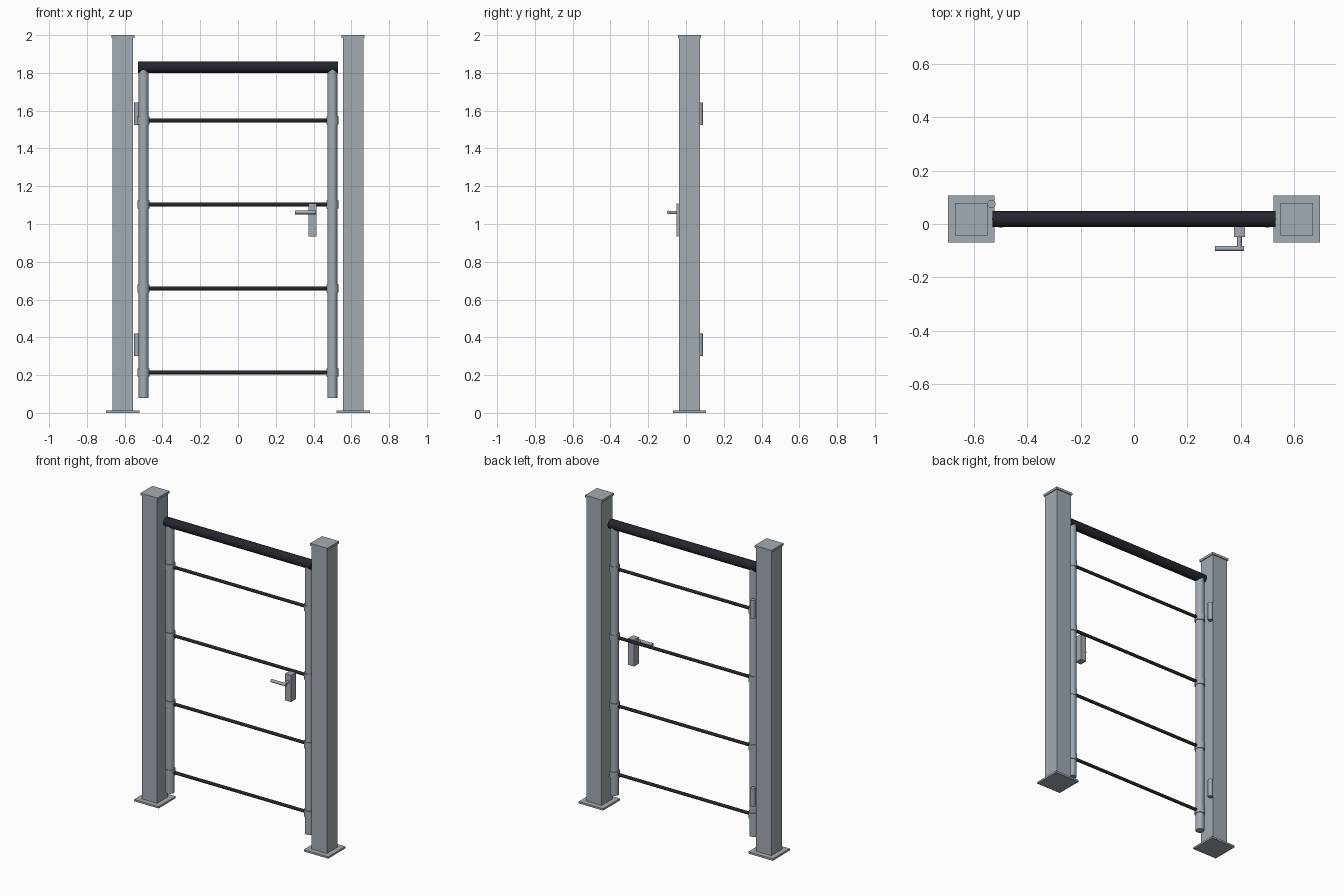
import bpy, math
from mathutils import Vector

if "Cube" in bpy.data.objects:
    bpy.data.objects.remove(bpy.data.objects["Cube"])

def material(name, rgb):
    m = bpy.data.materials.new(name)
    m.diffuse_color = (*rgb, 1)
    m.use_nodes = True
    m.node_tree.nodes["Principled BSDF"].inputs["Base Color"].default_value = m.diffuse_color
    return m

STEEL = material("galvanised grey", (0.36, 0.41, 0.45))
BLACK = material("dark coating", (0.018, 0.018, 0.027))
YC = 0.018  # centre plane of the gate

def box(name, lo, hi, mat, bevel=0):
    lo, hi = Vector(lo), Vector(hi)
    bpy.ops.mesh.primitive_cube_add(size=1, location=(lo + hi) / 2)
    o = bpy.context.object
    o.name = name
    o.scale = hi - lo
    bpy.ops.object.transform_apply(location=False, rotation=False, scale=True)
    o.data.materials.append(mat)
    if bevel:
        b = o.modifiers.new("soft edges", 'BEVEL')
        b.width, b.segments = bevel, 2
    return o

def rod(name, a, b, r, mat, sides=32, bevel=0):
    a, b = Vector(a), Vector(b)
    d = b - a
    bpy.ops.mesh.primitive_cylinder_add(vertices=sides, radius=r, depth=d.length, location=(a + b) / 2,
                                        rotation=d.to_track_quat('Z', 'Y').to_euler())
    o = bpy.context.object
    o.name = name
    o.data.materials.append(mat)
    bpy.ops.object.shade_smooth_by_angle(angle=math.radians(35))
    if bevel:
        m = o.modifiers.new("rounded ends", 'BEVEL')
        m.width, m.segments = bevel, 2
    return o

def square(name, x, half, z0, z1):
    return box(name, (x - half, YC - half, z0), (x + half, YC + half, z1), STEEL)

RUNGS = (0.214, 0.659, 1.103, 1.548)

for side, s in (("left", -1), ("right", 1)):
    # posts with base plates and caps
    square(side + "_base_plate", s * 0.61, 0.088, 0, 0.012)
    square(side + "_post", s * 0.61, 0.055, 0.012, 1.987)
    square(side + "_post_cap", s * 0.61, 0.061, 1.985, 2.0)
    # gate uprights with collars
    x = s * 0.5
    rod(side + "_upright", (x, YC, 0.08), (x, YC, 1.83), 0.0265, STEEL)
    for z in RUNGS:
        rod(side + "_collar", (x, YC, z - 0.021), (x, YC, z + 0.021), 0.0315, STEEL)

# top rail and thin rungs
rod("top_rail", (-0.53, YC, 1.83), (0.53, YC, 1.83), 0.03, BLACK)
for z in RUNGS:
    rod("rung", (-0.5, YC, z), (0.5, YC, z), 0.01, BLACK, 24)

# hinge barrels at the back of the left side
for z in (0.36, 1.583):
    rod("hinge", (-0.534, 0.075, z - 0.059), (-0.534, 0.075, z + 0.059), 0.0155, STEEL, 24)

# lock box, spindle and lever handle
box("lock_box", (0.374, -0.049, 0.935), (0.416, 0.0, 1.108), STEEL)
rod("handle_spindle", (0.395, -0.045, 1.061), (0.395, -0.092, 1.061), 0.009, STEEL, 24)
rod("handle_lever", (0.303, -0.092, 1.061), (0.412, -0.092, 1.061), 0.0095, STEEL, 24)
